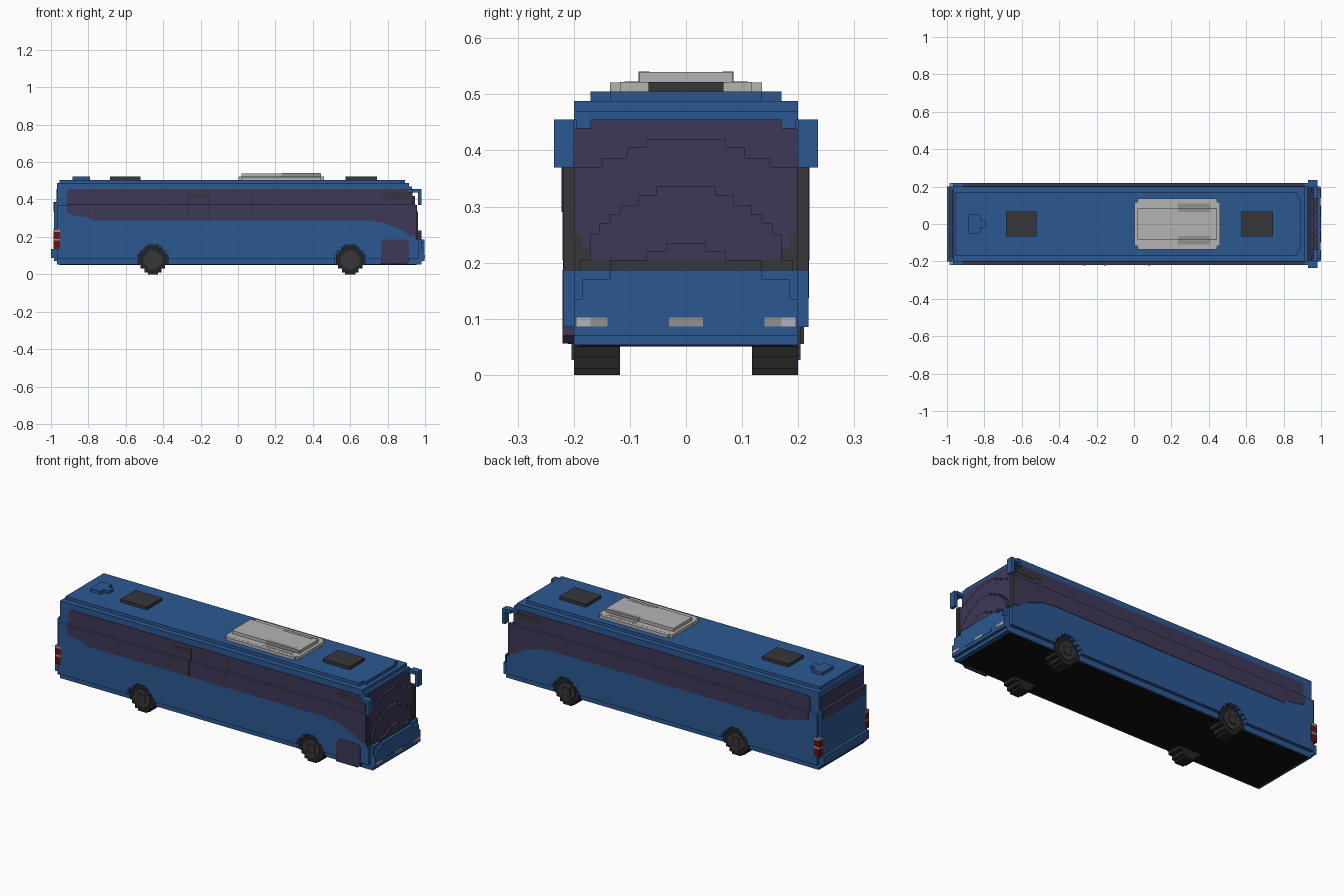
import bpy, bmesh

cube = bpy.data.objects.get("Cube")
if cube:
    bpy.data.objects.remove(cube, do_unlink=True)


def material(name, r, g, b):
    m = bpy.data.materials.new(name)
    m.use_nodes = True
    m.diffuse_color = (r, g, b, 1)
    m.node_tree.nodes["Principled BSDF"].inputs["Base Color"].default_value = (r, g, b, 1)
    return m


BLUE = material("body blue", 0.025, 0.098, 0.283)
GLASS = material("tinted glass", 0.047, 0.040, 0.098)
DARK = material("dark grey", 0.038, 0.038, 0.042)
LIGHT = material("light grey", 0.456, 0.456, 0.456)
MID = material("mid grey", 0.283, 0.283, 0.29)
TYRE = material("tyre black", 0.017, 0.017, 0.017)
BLACK = material("underside black", 0.005, 0.005, 0.005)
RED = material("lamp red", 0.16, 0.005, 0.005)


def finish(name, bm, *mats):
    bmesh.ops.recalc_face_normals(bm, faces=bm.faces[:])
    me = bpy.data.meshes.new(name)
    bm.to_mesh(me)
    bm.free()
    for m in mats:
        me.materials.append(m)
    ob = bpy.data.objects.new(name, me)
    bpy.context.collection.objects.link(ob)
    return ob


def add_box(bm, x0, x1, y0, y1, z0, z1, index=0):
    made = bmesh.ops.create_cube(bm, size=1)["verts"]
    for v in made:
        v.co = ((x0 + x1) / 2 + v.co.x * (x1 - x0),
                (y0 + y1) / 2 + v.co.y * (y1 - y0),
                (z0 + z1) / 2 + v.co.z * (z1 - z0))
    for f in {f for v in made for f in v.link_faces}:
        f.material_index = index


def box(name, mat, *dims):
    bm = bmesh.new()
    add_box(bm, *dims)
    return finish(name, bm, mat)


def add_prism(bm, pts, y0, y1):
    a = [bm.verts.new((x, y0, z)) for x, z in pts]
    b = [bm.verts.new((x, y1, z)) for x, z in pts]
    bm.faces.new(a)
    bm.faces.new(b[::-1])
    for i in range(len(a)):
        j = (i + 1) % len(a)
        bm.faces.new((a[i], b[i], b[j], a[j]))


def prism(name, mat, pts, y0, y1):
    bm = bmesh.new()
    add_prism(bm, pts, y0, y1)
    return finish(name, bm, mat)


def wheel_outline(cx, cz, k=1.0):
    # stepped round outline, one quarter repeated by mirroring
    q = [(.077, .027), (.066, .027), (.066, .045), (.045, .045),
         (.045, .066), (.027, .066), (.027, .077)]
    pts = q + [(-x, z) for x, z in q[::-1]]
    pts += [(x, -z) for x, z in pts[::-1]]
    return [(cx + x * k, cz + z * k) for x, z in pts]


SIDES = (("right", -1), ("left", 1))
AXLES = (("rear", -0.455), ("front", 0.60))

# wheel arch cutters
bm = bmesh.new()
for _, cx in AXLES:
    for _, s in SIDES:
        add_prism(bm, wheel_outline(cx, .077, 1.06), s * .11, s * .26)
arches = finish("wheel_arch_cutter", bm)
arches.hide_render = True
arches.hide_viewport = True


def cut_arches(ob):
    mod = ob.modifiers.new("arches", "BOOLEAN")
    mod.operation = "DIFFERENCE"
    mod.solver = "EXACT"
    mod.object = arches


# body shell and stepped roof
cut_arches(box("lower_body", BLUE, -.968, .93, -.2, .2, .053, .37))
box("upper_body", BLUE, -.968, .93, -.2, .2, .37, .47)
box("roof_shoulder", BLUE, -.968, .914, -.2, .2, .47, .488)
box("roof_panel", BLUE, -.955, .875, -.17, .17, .488, .505)
box("roof_front_lip", BLUE, .87, .893, -.135, .135, .488, .505)
box("underside", BLACK, -.955, .955, -.19, .19, .051, .056)

# side glazing outlines, above and below the waist ledge
upper = [(-.915, .37), (-.915, .44), (-.9, .455), (.915, .455), (.932, .44), (.932, .37)]
lower = [(-.915, .372), (-.915, .33), (-.88, .315), (-.8, .305), (-.78, .287),
         (.70, .287), (.78, .275), (.86, .245), (.92, .205), (.949, .205), (.949, .372)]

for side, s in SIDES:
    # outer side skin
    cut_arches(box(side + "_side_skin", BLUE, -.968, .947, s * .199, s * .218, .085, .37))
    box(side + "_front_corner", BLUE, .945, .965, s * .198, s * .218, .085, .187)
    box(side + "_front_pillar", DARK, .945, .957, s * .198, s * .218, .187, .37)
    prism(side + "_upper_windows", GLASS, upper, s * .196, s * .203)
    prism(side + "_lower_windows", GLASS, lower, s * .212, s * .2205)
    box(side + "_window_ledge", GLASS, -.915, .947, s * .2, s * .219, .367, .372)
    # dark trim by the driver
    prism(side + "_front_window_trim", DARK,
          [(.76, .437), (.76, .42), (.8, .403), (.925, .403), (.925, .437)], s * .2, s * .2045)
    # mirrors on arms
    bm = bmesh.new()
    add_box(bm, .9, .968, s * .195, s * .218, .437, .455)
    add_box(bm, .93, .968, s * .2, s * .235, .437, .455)
    add_box(bm, .963, .98, s * .2, s * .235, .37, .455)
    finish(side + "_mirror", bm, BLUE)
    # tail lamps stacked on the rear corner
    bm = bmesh.new()
    for z0, z1, i in ((.137, .18, 0), (.18, .19, 1), (.19, .227, 0), (.227, .24, 1)):
        add_box(bm, -.986, -.952, s * .19, s * .2195, z0, z1, i)
    finish(side + "_tail_lamp", bm, RED, MID)
    # headlamps
    bm = bmesh.new()
    add_box(bm, .985, .999, s * .14, s * .17, .086, .102, 0)
    add_box(bm, .985, .999, s * .17, s * .195, .086, .102, 1)
    finish(side + "_headlamp", bm, MID, LIGHT)
    box(side + "_grille_slot", BLUE, .99, .999, s * .033, s * .1, .086, .102)
    # wheels
    for axle, cx in AXLES:
        name = f"{side}_{axle}_wheel"
        prism(name + "_tyre", TYRE, wheel_outline(cx, .077), s * .118, s * .2)
        prism(name + "_rim", DARK, wheel_outline(cx, .077, .66), s * .19, s * .204)
        box(name + "_hub", DARK, cx - .022, cx + .022, s * .2, s * .21, .055, .099)

# door glass and inner window bars on the boarding side
prism("door_glass", GLASS, [(.765, .056), (.765, .17), (.785, .187), (.9, .187),
                            (.915, .17), (.915, .07), (.9, .056)], -.2205, -.196)
for i, x in enumerate((-.265, -.155, .08)):
    box(f"window_bar_{i}", DARK, x - .006, x + .006, -.2215, -.214, .29, .37)
    box(f"window_bar_top_{i}", DARK, x - .006, x + .006, -.2045, -.2, .37, .437)
box("window_rail", DARK, -.275, -.15, -.2045, -.2, .405, .428)

# stepped nose: each layer is rows of (half width, bottom, top)
LAYERS = (
    (.947, ((.2, .053, .37), (.15, .37, .387), (.105, .387, .405), (.07, .405, .42))),
    (.963, ((.2, .053, .187), (.19, .187, .205), (.17, .205, .25), (.155, .25, .27),
            (.135, .27, .287), (.117, .287, .303), (.085, .303, .32), (.053, .32, .337))),
    (.98, ((.2, .053, .187), (.135, .187, .205), (.07, .205, .22), (.035, .22, .235))),
    (.997, ((.2, .07, .135), (.185, .135, .17), (.135, .17, .187))),
)
bm = bmesh.new()
back = .92
for front, rows in LAYERS:
    for hw, z0, z1 in rows:
        cuts = [z0] + [c for c in (.187, .205) if z0 < c < z1] + [z1]
        for a, b in zip(cuts, cuts[1:]):
            mid = (a + b) / 2
            add_box(bm, back, front, -hw, hw, a, b, 0 if mid < .187 else 1 if mid < .205 else 2)
    back = front
finish("nose", bm, BLUE, DARK, GLASS)
bm = bmesh.new()
add_box(bm, .926, .933, -.2, .2, .37, .44)
add_box(bm, .926, .933, -.17, .17, .44, .455)
finish("windscreen_top", bm, GLASS)
for side, s in SIDES:
    prism_rows = ((.17, .205, .225), (.185, .225, .25))
    bm = bmesh.new()
    for y, z0, z1 in prism_rows:
        add_box(bm, .943, .949, s * y, s * .2, z0, z1)
    finish(side + "_windscreen_corner", bm, DARK)
box("nose_badge_panel", MID, .99, .999, -.03, .03, .086, .102)

# rear panel, bumper and window
box("rear_panel", BLUE, -.984, -.96, -.2, .2, .07, .385)
box("rear_bumper", BLUE, -1, -.98, -.2, .2, .086, .134)
box("rear_window_lower", GLASS, -.987, -.98, -.185, .185, .335, .387)
box("rear_window_upper", GLASS, -.971, -.965, -.185, .185, .38, .455)
box("rear_window_ledge", GLASS, -.985, -.966, -.185, .185, .382, .387)

# roof equipment
box("rear_roof_hatch", DARK, -.685, -.52, -.067, .067, .5, .522)
box("front_roof_hatch", DARK, .575, .742, -.067, .067, .5, .522)
bm = bmesh.new()
add_box(bm, -.885, -.82, -.05, .05, .5, .522)
add_box(bm, -.82, -.79, -.02, .02, .5, .522)
finish("roof_pod", bm, BLUE)
bm = bmesh.new()
add_box(bm, .003, .46, -.118, .118, .5, .522)
add_box(bm, .02, .443, -.135, .135, .5, .5215)
finish("air_unit_base", bm, LIGHT)
box("air_unit_cover", LIGHT, .02, .443, -.083, .083, .52, .54)
for side, s in SIDES:
    box(side + "_air_vent_top", MID, .235, .41, s * .065, s * .083, .538, .541)
    box(side + "_air_vent_side", MID, .235, .44, s * .08, s * .085, .522, .541)
    box(side + "_air_vent_base", MID, .235, .41, s * .083, s * .11, .519, .523)
